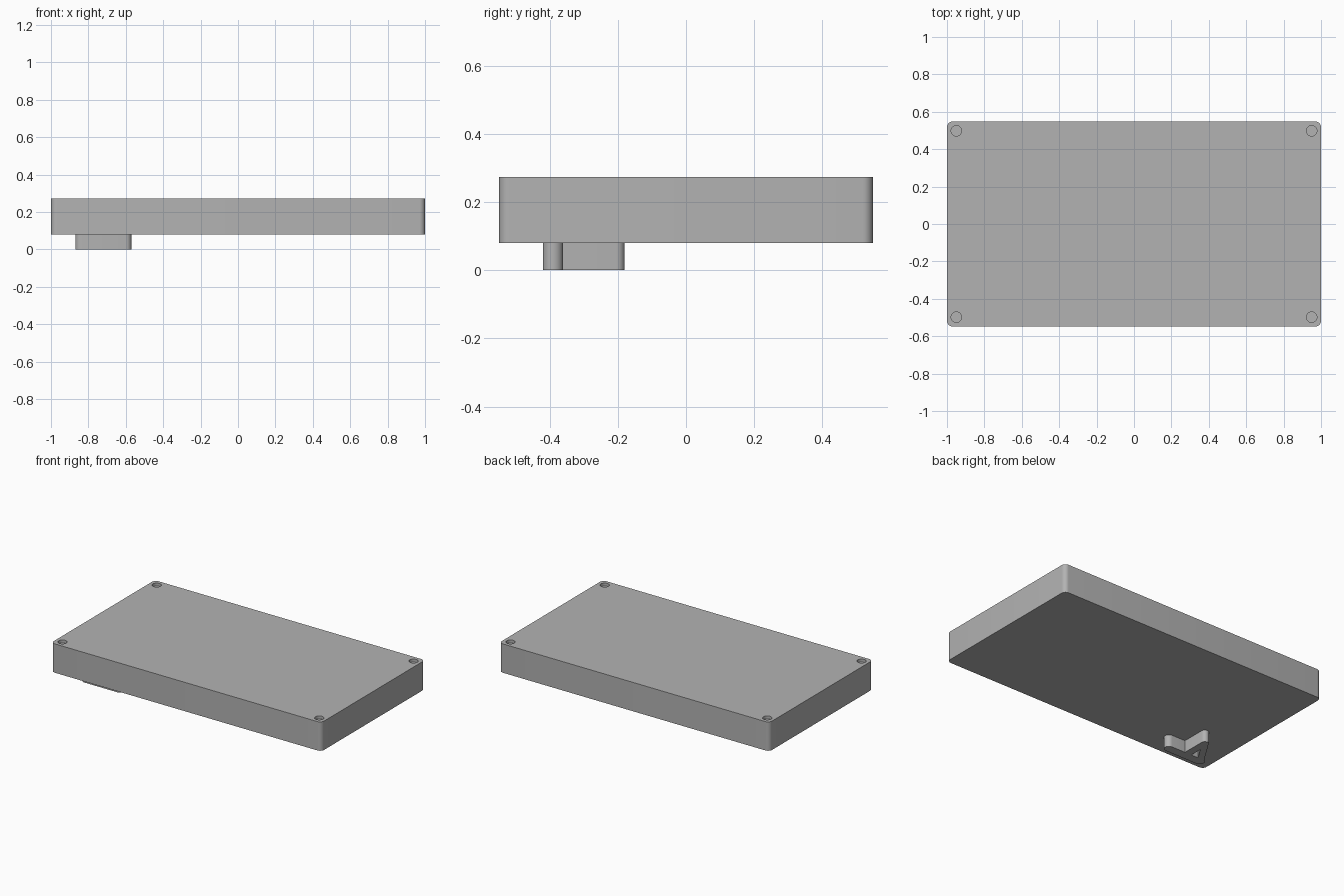
import bpy, bmesh
from math import sin, cos, pi, radians, atan2
from mathutils import Vector

if "Cube" in bpy.data.objects:
    bpy.data.objects.remove(bpy.data.objects["Cube"], do_unlink=True)

grey = bpy.data.materials.new("plain grey")
grey.use_nodes = True
colour = (0.45, 0.45, 0.45, 1)
grey.diffuse_color = colour
grey.node_tree.nodes["Principled BSDF"].inputs["Base Color"].default_value = colour


def arc(cx, cy, r, start, end, steps=8):
    """Points on an arc, angles in quarter turns."""
    angles = [(start + (end - start) * i / steps) * pi / 2 for i in range(steps + 1)]
    return [(cx + r * cos(a), cy + r * sin(a)) for a in angles]


def prism(name, outline, z0, z1):
    """Extrude a closed outline between two heights."""
    bm = bmesh.new()
    base = bm.faces.new([bm.verts.new((x, y, z0)) for x, y in outline])
    top = bmesh.ops.extrude_face_region(bm, geom=[base])["geom"]
    verts = [v for v in top if isinstance(v, bmesh.types.BMVert)]
    bmesh.ops.translate(bm, vec=(0, 0, z1 - z0), verts=verts)
    bmesh.ops.recalc_face_normals(bm, faces=bm.faces)
    mesh = bpy.data.meshes.new(name)
    bm.to_mesh(mesh)
    bm.free()
    mesh.materials.append(grey)
    obj = bpy.data.objects.new(name, mesh)
    bpy.context.collection.objects.link(obj)
    return obj


def select(obj):
    bpy.ops.object.select_all(action="DESELECT")
    obj.select_set(True)
    bpy.context.view_layer.objects.active = obj


def boolean(obj, other, operation):
    """Combine two solids and discard the second."""
    mod = obj.modifiers.new(operation.lower(), "BOOLEAN")
    mod.operation = operation
    mod.solver = "EXACT"
    mod.object = other
    select(obj)
    bpy.ops.object.modifier_apply(modifier=mod.name)
    bpy.data.objects.remove(other, do_unlink=True)


def capsule(name, start, end, r, z0, z1):
    """Bar with round ends between two centre points."""
    a, b = Vector(start), Vector(end)
    turn = atan2(b.y - a.y, b.x - a.x) / (pi / 2)
    outline = arc(b.x, b.y, r, turn - 1, turn + 1, 12) + arc(a.x, a.y, r, turn + 1, turn + 3, 12)
    return prism(name, outline, z0, z1)


# Flat slab with rounded upright corners
W, D, R, LOW, TOP = 1.0, 0.548, 0.03, 0.08, 0.273
outline = []
for quarter, (sx, sy) in enumerate([(1, 1), (-1, 1), (-1, -1), (1, -1)]):
    outline += arc(sx * (W - R), sy * (D - R), R, quarter, quarter + 1)
slab = prism("slab", outline, LOW, TOP)

# Shallow round recess in each top corner
for sx in (-1, 1):
    for sy in (-1, 1):
        circle = arc(sx * 0.95, sy * 0.498, 0.028, 0, 4, 32)[:-1]
        cutter = prism("recess_cutter", circle, TOP - 0.02, TOP + 0.05)
        cutter.hide_render = True
        boolean(slab, cutter, "DIFFERENCE")

# Small foot under the slab: cross bar, stem and slanted brace
foot = capsule("foot", (-0.84, -0.39), (-0.60, -0.39), 0.03, 0, LOW)
stem = capsule("stem", (-0.725, -0.39), (-0.725, -0.205), 0.025, 0, LOW)
brace = capsule("brace", (-0.845, -0.39), (-0.728, -0.205), 0.02, 0, LOW)
boolean(foot, stem, "UNION")
boolean(foot, brace, "UNION")

for obj in (slab, foot):
    select(obj)
    bpy.ops.object.shade_smooth_by_angle(angle=radians(30))
